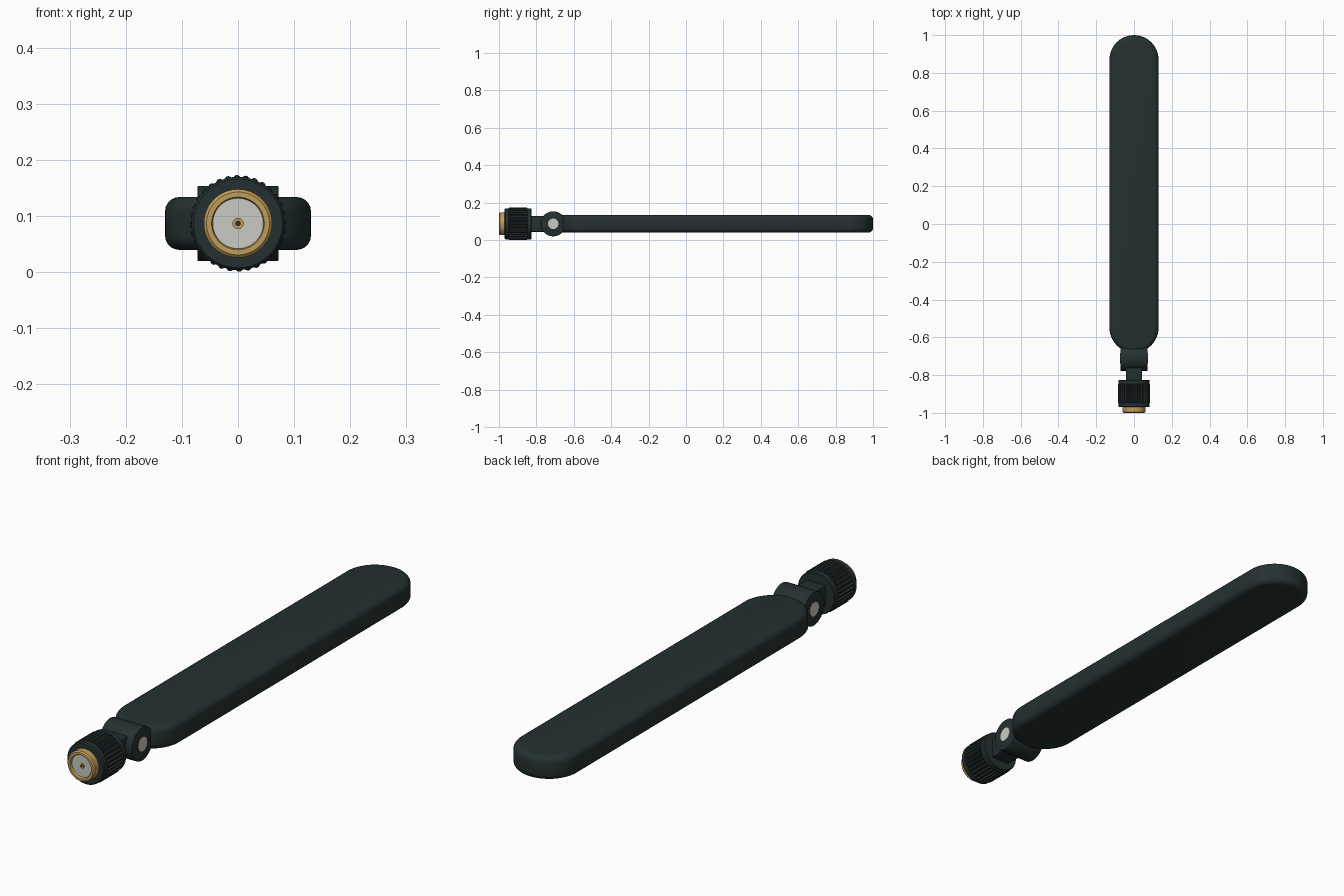
import bpy, bmesh
from math import pi, sin, cos, radians
from mathutils import Matrix

cube = bpy.data.objects.get("Cube")
if cube:
    bpy.data.objects.remove(cube, do_unlink=True)

AXIS_Z = 0.087   # shared centre height of every part
HINGE_Y = -0.71


def material(name, rgb):
    m = bpy.data.materials.new(name)
    m.use_nodes = True
    m.diffuse_color = (*rgb, 1)
    bsdf = m.node_tree.nodes["Principled BSDF"]
    bsdf.inputs["Base Color"].default_value = (*rgb, 1)
    bsdf.inputs["Roughness"].default_value = 0.6
    return m


BLACK = material("dark plastic", (0.018, 0.030, 0.030))
GOLD = material("gold plating", (0.53, 0.34, 0.10))
WHITE = material("pale insulator", (0.60, 0.60, 0.55))


def finish(bm, name, mat, bevel=0, segments=3, angle=35):
    bmesh.ops.recalc_face_normals(bm, faces=bm.faces)
    mesh = bpy.data.meshes.new(name)
    bm.to_mesh(mesh)
    bm.free()
    ob = bpy.data.objects.new(name, mesh)
    bpy.context.collection.objects.link(ob)
    mesh.materials.append(mat)
    bpy.ops.object.select_all(action="DESELECT")
    ob.select_set(True)
    bpy.context.view_layer.objects.active = ob
    if bevel:
        mod = ob.modifiers.new("rounded edges", "BEVEL")
        mod.width, mod.segments = bevel, segments
        mod.limit_method, mod.angle_limit = "ANGLE", radians(40)
        bpy.ops.object.modifier_apply(modifier=mod.name)
    bpy.ops.object.shade_smooth_by_angle(angle=radians(angle))
    return ob


def lathe(name, mat, profile, sides=64, teeth=False):
    """Rings (y, outer radius, groove radius) about the long axis, capped."""
    bm = bmesh.new()
    rings = []
    for y, outer, groove in profile:
        ring = []
        for i in range(sides):
            a = 2 * pi * i / sides
            r = groove if teeth and i % 4 > 1 else outer
            ring.append(bm.verts.new((r * cos(a), y, AXIS_Z + r * sin(a))))
        rings.append(ring)
    for a, b in zip(rings, rings[1:]):
        for i in range(sides):
            j = (i + 1) % sides
            bm.faces.new((a[i], a[j], b[j], b[i]))
    bm.faces.new(rings[0])
    bm.faces.new(rings[-1])
    return finish(bm, name, mat)


def plain(*points):
    return [(y, r, r) for y, r in points]


def cross_cylinder(name, mat, radius, half_width, bevel=0):
    bm = bmesh.new()
    bmesh.ops.create_cone(bm, cap_ends=True, segments=48, radius1=radius,
                          radius2=radius, depth=2 * half_width,
                          matrix=Matrix.Translation((0, HINGE_Y, AXIS_Z))
                          @ Matrix.Rotation(pi / 2, 4, "Y"))
    return finish(bm, name, mat, bevel, 2)


# Flat blade with round ends
bm = bmesh.new()
width, steps = 0.13, 24
outline = []
for centre, start in ((0.87, 0), (-0.55, pi)):
    for i in range(steps + 1):
        a = start + pi * i / steps
        outline.append(bm.verts.new((width * cos(a), centre + width * sin(a), 0.04)))
base = bm.faces.new(outline)
top = bmesh.ops.extrude_face_region(bm, geom=[base])["geom"]
bmesh.ops.translate(bm, vec=(0, 0, 0.094),
                    verts=[v for v in top if isinstance(v, bmesh.types.BMVert)])
finish(bm, "antenna_blade", BLACK, 0.025, 5)

# Swivel hinge with its pin
cross_cylinder("hinge_barrel", BLACK, 0.067, 0.072, 0.002)
cross_cylinder("hinge_pin", WHITE, 0.028, 0.074)

# Neck joining hinge and nut
bm = bmesh.new()
bmesh.ops.create_cube(bm, size=1, matrix=Matrix.Translation((0, -0.77, AXIS_Z))
                      @ Matrix.Diagonal((0.086, 0.13, 0.086, 1)))
finish(bm, "neck", BLACK, 0.006, 2)

# Knurled nut: smooth bands at both ends, grooves between
lathe("knurled_nut", BLACK, [
    (-0.97, 0.079, 0.079), (-0.965, 0.083, 0.083), (-0.948, 0.083, 0.083),
    (-0.945, 0.086, 0.079), (-0.850, 0.086, 0.079), (-0.847, 0.083, 0.083),
    (-0.829, 0.083, 0.083), (-0.825, 0.080, 0.080)], 128, True)

# Gold sleeve with an open recess, insulator and contact
lathe("gold_sleeve", GOLD, plain(
    (-0.985, 0.045), (-0.997, 0.045), (-1.0, 0.047), (-1.0, 0.056),
    (-0.995, 0.061), (-0.96, 0.061)))
lathe("insulator", WHITE, plain((-0.990, 0.045), (-0.975, 0.045)))
lathe("centre_contact", GOLD, plain((-0.994, 0.010), (-0.98, 0.010)), 24)
lathe("contact_hole", BLACK, plain((-0.995, 0.005), (-0.985, 0.005)), 16)
